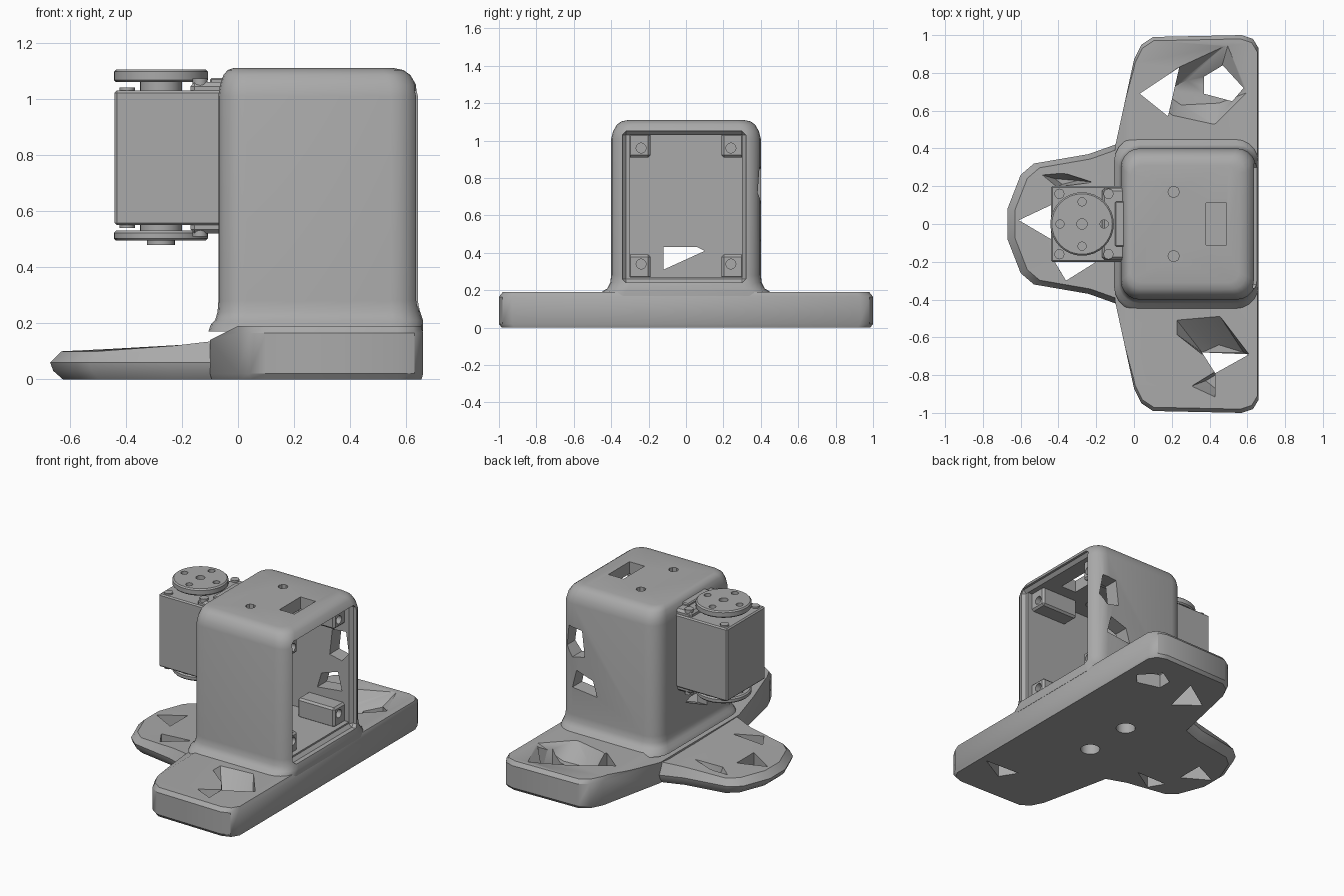
import bpy, bmesh, math
from mathutils import Vector

if "Cube" in bpy.data.objects:
    bpy.data.objects.remove(bpy.data.objects["Cube"])

grey = bpy.data.materials.new("matte grey")
grey.use_nodes = True
COLOUR = (0.4, 0.4, 0.4, 1)
grey.diffuse_color = COLOUR
grey.node_tree.nodes["Principled BSDF"].inputs["Base Color"].default_value = COLOUR
parts = []


def finish(name, bm, cutter=False):
    bmesh.ops.recalc_face_normals(bm, faces=bm.faces)
    mesh = bpy.data.meshes.new(name)
    bm.to_mesh(mesh)
    bm.free()
    mesh.materials.append(grey)
    ob = bpy.data.objects.new(name, mesh)
    bpy.context.collection.objects.link(ob)
    if cutter:
        ob.hide_render = True
    else:
        parts.append(ob)
    return ob


def loft(rings):
    """Skin a stack of closed rings and cap both ends."""
    bm = bmesh.new()
    loops = [[bm.verts.new(p) for p in ring] for ring in rings]
    n = len(loops[0])
    for low, high in zip(loops, loops[1:]):
        for i in range(n):
            j = (i + 1) % n
            bm.faces.new((low[i], low[j], high[j], high[i]))
    bm.faces.new(loops[0][::-1])
    bm.faces.new(loops[-1])
    return bm


def box(name, lo, hi, bevel=0, cutter=False):
    bm = bmesh.new()
    bmesh.ops.create_cube(bm, size=1)
    for v in bm.verts:
        v.co = [(a + b) / 2 + c * (b - a) for a, b, c in zip(lo, hi, v.co)]
    if bevel:
        bmesh.ops.bevel(bm, geom=bm.edges[:], offset=bevel, segments=1, affect='EDGES')
    return finish(name, bm, cutter)


def cylinder(name, centre, r, a, b, axis="z", sides=24, bevel=0, cutter=False):
    def ring(radius, t):
        pts = []
        for i in range(sides):
            ang = 2 * math.pi * i / sides
            u, v = centre[0] + radius * math.cos(ang), centre[1] + radius * math.sin(ang)
            pts.append((u, v, t) if axis == "z" else (t, u, v))
        return pts
    rings = [ring(r, a), ring(r, b)]
    if bevel:
        rings = [ring(r - bevel, a), ring(r, a + bevel), ring(r, b - bevel), ring(r - bevel, b)]
    return finish(name, loft(rings), cutter)


def tapered_hole(top, bottom, z0, z1):
    bm = bmesh.new()
    for outline, z in ((bottom, z0), (top, z1)):
        for x, y in outline:
            bm.verts.new((x, y, z))
    bmesh.ops.convex_hull(bm, input=bm.verts)
    return finish("cutter", bm, True)


def cut(ob, *cutters):
    for c in cutters:
        mod = ob.modifiers.new("cut", 'BOOLEAN')
        mod.operation, mod.solver, mod.object = 'DIFFERENCE', 'EXACT', c
        with bpy.context.temp_override(object=ob, active_object=ob):
            bpy.ops.object.modifier_apply(modifier=mod.name)


def drop(*cutters):
    for c in cutters:
        bpy.data.objects.remove(c)


def scaled(outline, cx, cy, s, z):
    return [(cx + (x - cx) * s, cy + (y - cy) * s, z) for x, y in outline]


def mirrored(half):
    return half + [(x, -y) for x, y in reversed(half)]


def rounded(x0, x1, y, r, z, n=5):
    pts = []
    for k, (cx, cy) in enumerate(((x1 - r, y - r), (x0 + r, y - r), (x0 + r, r - y), (x1 - r, r - y))):
        for i in range(n + 1):
            a = math.pi / 2 * (k + i / n)
            pts.append((cx + r * math.cos(a), cy + r * math.sin(a), z))
    return pts


# Base bar: wide in the middle, clipped corners, sloping towards the toe
half = [(.66, .93), (.63, .98), (.57, 1), (.1, .99), (.04, .95), (0, .87), (-.1, .41)]
outline = mirrored(half)
bm = loft([scaled(outline, .3, 0, s, z) for s, z in ((.985, 0), (1, .02), (1, .165), (.98, .19))])
cutplane = bmesh.ops.bisect_plane(bm, geom=bm.verts[:] + bm.edges[:] + bm.faces[:],
                                  plane_co=(0, 0, .19), plane_no=(-.5, 0, 1), clear_outer=True)
edges = [e for e in cutplane["geom_cut"] if isinstance(e, bmesh.types.BMEdge)]
bmesh.ops.holes_fill(bm, edges=edges, sides=0)
base = finish("base_bar", bm)

# Faceted, partly pierced pockets in both ends of the bar
pockets = [
    tapered_hole([(.03, .69), (.24, .84), (.5, .96), (.61, .7), (.43, .52), (.2, .57)],
                 [(.15, .7), (.28, .76), (.45, .78), (.45, .64), (.25, .63)], .09, .2),
    tapered_hole([(.03, .69), (.24, .83), (.18, .57)], [(.03, .69), (.24, .83), (.18, .57)], -.1, .3),
    tapered_hole([(.37, .69), (.37, .78), (.47, .84), (.58, .72), (.52, .65)],
                 [(.37, .69), (.37, .78), (.47, .84), (.58, .72), (.52, .65)], -.1, .3),
    tapered_hole([(.22, -.5), (.22, -.58), (.36, -.69), (.61, -.69), (.45, -.48)],
                 [(.36, -.68), (.58, -.68), (.45, -.64)], .03, .2),
    tapered_hole([(.36, -.68), (.61, -.69), (.43, -.79)], [(.36, -.68), (.61, -.69), (.43, -.79)], -.1, .3),
    tapered_hole([(.3, -.86), (.43, -.78), (.43, -.92)], [(.38, -.83), (.43, -.8), (.43, -.87)], .08, .2),
]
cut(base, *pockets)
drop(*pockets)

# Low toe plate under the motor
half = [(.02, .44), (-.1, .42), (-.24, .37), (-.53, .32), (-.6, .26), (-.67, .08)]
toe_outline = mirrored(half)
rings = [scaled(toe_outline, -.1, 0, s, z) for s, z in ((.92, 0), (.98, .03), (1, .06), (.93, .1))]
rings[-1] = [(x, y, z + .035 * max(0, min(1, (x + .4) / .3))) for x, y, z in rings[-1]]
toe = finish("toe_plate", loft(rings))
tip = [(-.61, .02), (-.44, .1), (-.44, -.08)]
side = [(-.42, -.2), (-.2, -.2), (-.36, -.3)]
holes = [tapered_hole(tip, tip, -.1, .3), tapered_hole(side, side, -.1, .3),
         tapered_hole([(-.52, .27), (-.42, .19), (-.2, .22), (-.38, .28)],
                      [(-.42, .24), (-.38, .21), (-.3, .23)], .02, .15)]
cut(toe, *holes)
drop(*holes)

# Hollow housing with rounded edges and a flared foot
profile = [(.06, .17), (.045, .195), (.02, .21), (.005, .24), (0, .28), (0, 1.01),
           (-.01, 1.05), (-.03, 1.085), (-.055, 1.103), (-.09, 1.11)]
housing = finish("housing", loft([rounded(-.07 - e * .6, min(.66, .645 + e), .4 + e, .1 + e * .5, z)
                                  for e, z in profile]))
cutters = [
    box("cutter", (0, -.3, .27), (.8, .3, 1.03), cutter=True),
    box("cutter", (.6, -.34, .24), (.8, .32, 1.05), .02, cutter=True),
    box("cutter", (.38, -.11, .9), (.49, .11, 1.3), cutter=True),
]
# Slanted window in the wall below the motor
bm = bmesh.new()
for x in (-.2, .1):
    for y, z in ((-.12, .43), (-.12, .31), (-.06, .34), (.1, .41), (.06, .43)):
        bm.verts.new((x, y, z))
bmesh.ops.convex_hull(bm, input=bm.verts)
cutters.append(finish("cutter", bm, True))
# Two cable windows in the back wall
for shape in ([(.46, .68), (.48, .85), (.58, .86), (.6, .72), (.55, .66)],
              [(.37, .44), (.4, .54), (.52, .58), (.55, .46)]):
    bm = bmesh.new()
    for y in (.2, .6):
        for x, z in shape:
            bm.verts.new((x, y, z))
    bmesh.ops.convex_hull(bm, input=bm.verts)
    cutters.append(finish("cutter", bm, True))
# Screw holes in the roof and the underside
for y in (-.17, .17):
    cutters.append(cylinder("cutter", (.21, y), .03, .9, 1.3, sides=8, cutter=True))
    bolt = cylinder("cutter", (.21, y), .06, -.1, .22, sides=16, cutter=True)
    cut(base, bolt)
    cutters.append(bolt)
cut(housing, *cutters)
drop(*cutters)

# Cover screw posts in the four corners of the opening
for y in (-1, 1):
    for z, edge in ((.34, .26), (.96, 1.04)):
        post = box("cover_post", (.3, min(y * .19, y * .31), min(edge, .91 if z > .5 else edge)),
                   (.57, max(y * .19, y * .31), max(edge, .39 if z < .5 else edge)), .012)
        drill = cylinder("cutter", (y * .24, z), .027, .4, .8, "x", 12, cutter=True)
        cut(post, drill)
        drop(drill)

# Motor body with a taller mounting collar against the housing
box("motor_body", (-.44, -.2, .55), (-.02, .2, 1.03), .008)
box("motor_collar", (-.17, -.19, .52), (-.02, .19, 1.06), .015)
box("collar_bridge", (-.1, -.12, 1.05), (.02, .12, 1.075), .006)
for y in (-.16, .16):
    for x, low, high in ((-.395, .54, 1.04), (-.135, .51, 1.072)):
        cylinder("body_screw", (x, y), .027, low, high, sides=12)

# Output horns above and below the motor
AXIS = (-.275, 0)
for name, low, high in (("upper_horn", 1.06, 1.105), ("lower_horn", .495, .53)):
    horn = cylinder(name, AXIS, .168, low, high, sides=32, bevel=.008)
    drills = [cylinder("cutter", AXIS, .028, 1.08, 1.2, sides=12, cutter=True)]
    for k in range(4):
        a = k * math.pi / 2
        spot = (AXIS[0] + .117 * math.cos(a), .117 * math.sin(a))
        drills.append(cylinder("cutter", spot, .022, .4, 1.2, sides=12, cutter=True))
    cut(horn, *drills)
    drop(*drills)
cylinder("upper_hub", AXIS, .075, 1.02, 1.065)
cylinder("lower_hub", AXIS, .075, .525, .56)
cylinder("lower_cap", AXIS, .05, .48, .5)

# Soft shading with crisp edges
bpy.ops.object.select_all(action='DESELECT')
for ob in parts:
    ob.select_set(True)
bpy.context.view_layer.objects.active = parts[0]
bpy.ops.object.shade_smooth_by_angle(angle=math.radians(35))
